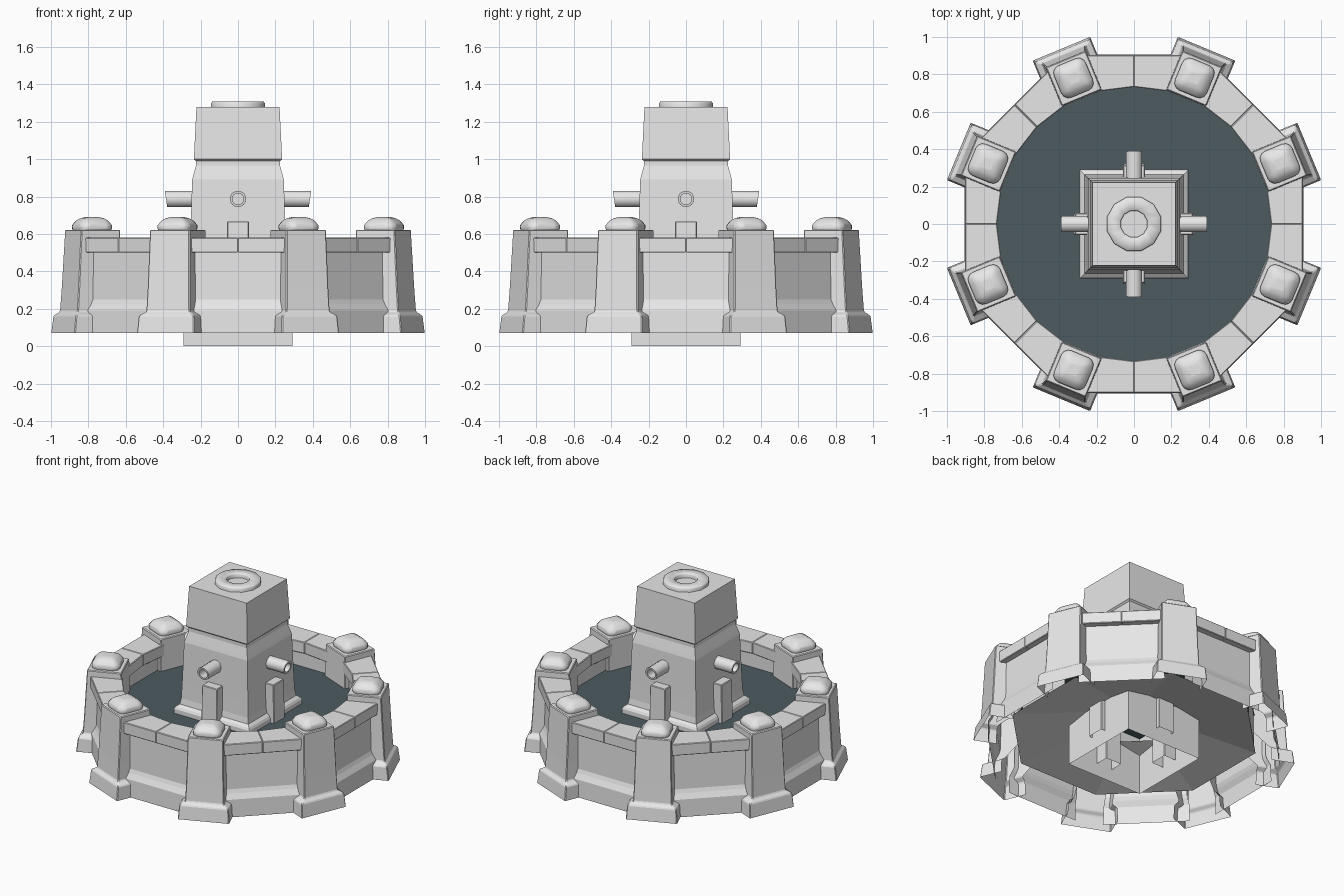
import bpy, bmesh, math
from mathutils import Matrix

if "Cube" in bpy.data.objects:
    bpy.data.objects.remove(bpy.data.objects["Cube"])

def material(name, col):
    m = bpy.data.materials.new(name)
    m.diffuse_color = (*col, 1)
    m.use_nodes = True
    m.node_tree.nodes["Principled BSDF"].inputs["Base Color"].default_value = m.diffuse_color
    return m

STONE = material("pale_stone", (0.8, 0.8, 0.8))
WATER = material("dark_water", (0.074, 0.105, 0.117))
T8 = math.tan(math.pi / 8)

def smooth_by_angle(ob, deg):
    bpy.ops.object.select_all(action='DESELECT')
    ob.select_set(True)
    bpy.context.view_layer.objects.active = ob
    bpy.ops.object.shade_smooth_by_angle(angle=math.radians(deg))

def loft(name, rings, mat, cap_start=False, cap_end=False, matrix=None,
         bevel=0, segs=1, smooth=0, closed=True, skip=()):
    """Skin a list of equal-length point rings; skip lists (band, side) faces left open."""
    bm = bmesh.new()
    vs = [[bm.verts.new(p) for p in r] for r in rings]
    n = len(vs[0])
    for k, (a, b) in enumerate(zip(vs, vs[1:])):
        for i in range(n if closed else n - 1):
            j = (i + 1) % n
            if (k, i) not in skip:
                bm.faces.new((a[i], a[j], b[j], b[i]))
    if cap_start:
        bm.faces.new(vs[0][::-1])
    if cap_end:
        bm.faces.new(vs[-1])
    if matrix:
        bm.transform(matrix)
    bmesh.ops.recalc_face_normals(bm, faces=bm.faces)
    me = bpy.data.meshes.new(name)
    bm.to_mesh(me)
    bm.free()
    me.materials.append(mat)
    ob = bpy.data.objects.new(name, me)
    bpy.context.collection.objects.link(ob)
    if bevel:
        b = ob.modifiers.new("soft_edges", 'BEVEL')
        b.width, b.segments, b.limit_method = bevel, segs, 'ANGLE'
    if smooth:
        smooth_by_angle(ob, smooth)
    return ob

def polygon(r, z, n):
    """Regular polygon ring with apothem r and a flat side facing +x."""
    R = r / math.cos(math.pi / n)
    return [(R * math.cos((i + .5) * math.tau / n), R * math.sin((i + .5) * math.tau / n), z)
            for i in range(n)]

def turned(name, profile, n, mat, **kw):
    return loft(name, [polygon(r, z, n) for r, z in profile], mat, **kw)

def rect(x0, x1, h, z):
    return [(x0, -h, z), (x1, -h, z), (x1, h, z), (x0, h, z)]

def spin(deg):
    return Matrix.Rotation(math.radians(deg), 4, 'Z')

# Basin floor and water, both stopping at the tower
turned("basin_floor", [(.745, .2), (.28, .31)], 8, STONE)
turned("water", [(.75, .396), (.75, .40), (.27, .40)], 8, WATER)

# Eight wall panels with a flared foot, ending inside the pillars
WALL = [(.745, .2), (.745, .52), (.86, .52), (.862, .5), (.87, .25),
        (.88, .225), (.90, .19), (.905, .07)]
for k in range(8):
    loft("basin_wall", [[(r, -(r * T8 - .1), z), (r, r * T8 - .1, z)] for r, z in WALL],
         STONE, closed=False, matrix=spin(45 * k))

# Coping stones: two per side, their ends hidden in the pillars
for k in range(8):
    for s in (-1, 1):
        rings = [[(.733, 0, z), (.903, 0, z), (.903, s * .30, z), (.70, s * .26, z)] for z in (.5, .58)]
        loft("coping_stone", rings, STONE, True, True, matrix=spin(45 * k), bevel=.004)

# Corner pillars with wide feet (open behind) and rounded cap stones
for k in range(8):
    m = spin(22.5 + 45 * k)
    loft("pillar", [rect(.86, 1.014, .166, .07), rect(.86, 1.003, .16, .163),
                    rect(.86, .98, .126, .185), rect(.725, .972, .122, .3),
                    rect(.73, .954, .115, .622)],
         STONE, cap_end=True, matrix=m, bevel=.005, skip=((0, 3), (1, 3), (2, 3)))
    loft("cap_stone", [rect(.753, .937, .092, .59), rect(.753, .937, .092, .645),
                       rect(.778, .912, .067, .69)], STONE, True, True,
         matrix=m, bevel=.04, segs=3, smooth=60)

# Square central tower, open below
turned("tower", [(.292, 0), (.292, .43), (.284, .445), (.265, .46), (.258, .5), (.254, .6), (.245, .89),
                 (.24, .91), (.225, .965), (.225, .99), (.236, 1.0), (.222, 1.278)],
       4, STONE, cap_end=True)

# Round collar on the tower top
turned("top_collar", [(.144, 1.27), (.144, 1.298), (.138, 1.307), (.075, 1.307), (.07, 1.3), (.07, 1.272)],
       12, STONE, smooth=60)

# Water spouts and buttress posts on the four sides
for k in range(4):
    m = spin(90 * k)
    along = Matrix.Translation((0, 0, .787)) @ Matrix.Rotation(math.pi / 2, 4, 'Y')
    spout = loft("spout", [polygon(r, d, 12) for r, d in
                           ((.043, .2), (.043, .385), (.03, .385), (.03, .26))],
                 STONE, cap_end=True, matrix=along)
    for v in spout.data.vertices:          # slanted mouth
        if v.co.x > .3:
            v.co.x += (v.co.z - .787) * .15
    spout.data.transform(m)
    smooth_by_angle(spout, 40)
    loft("buttress_post", [rect(.2, .32, .06, .09), rect(.2, .32, .06, .45), rect(.2, .315, .058, .667)],
         STONE, cap_end=True, matrix=m, bevel=.004)
